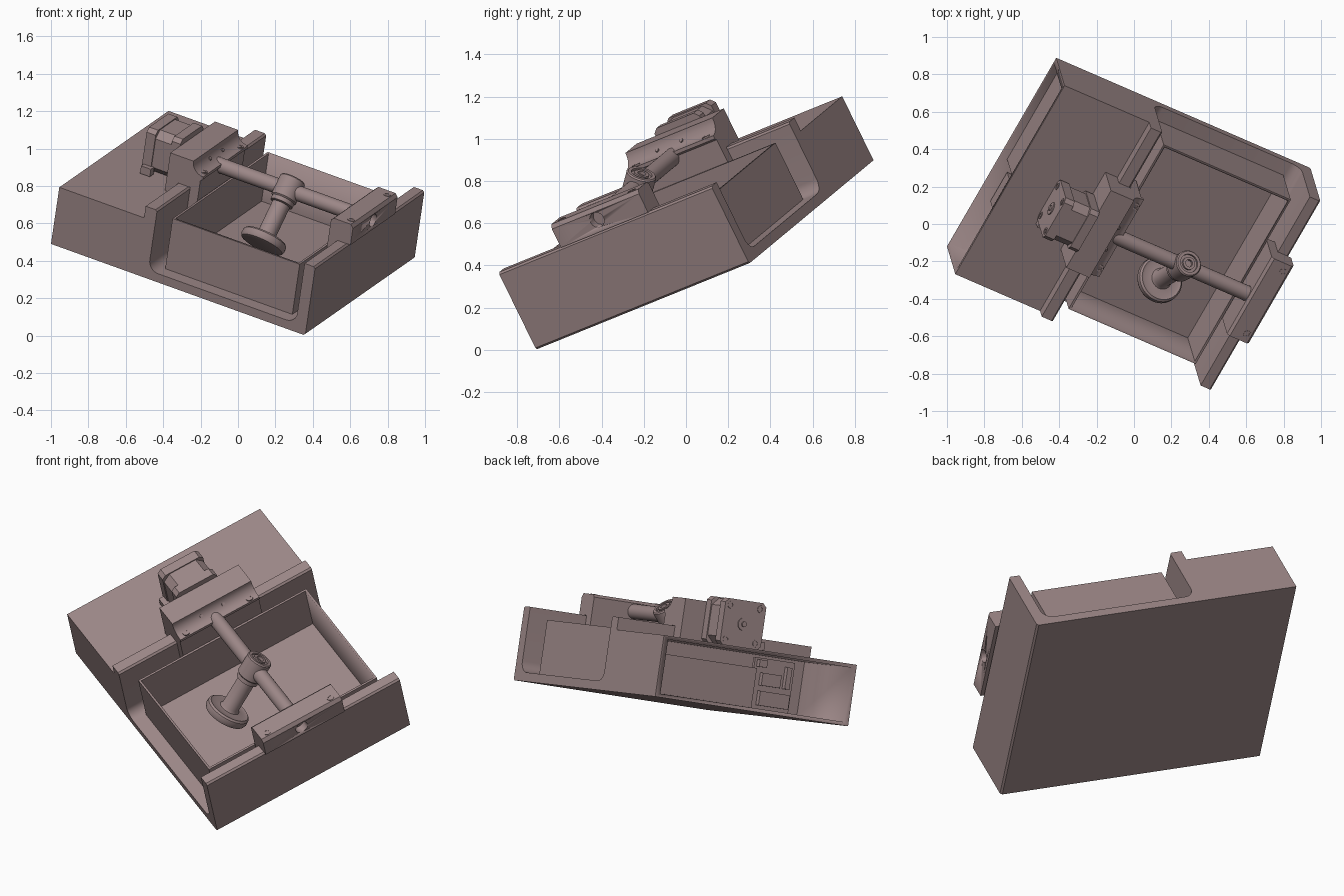
import bpy, bmesh, math
from mathutils import Vector, Matrix

if "Cube" in bpy.data.objects:
    bpy.data.objects.remove(bpy.data.objects["Cube"])

# Whole model is laid out in an upright local frame, then tilted by TILT
ex = Vector((0.872, -0.378, -0.314)).normalized()
ey = Vector((0.47, 0.818, 0.332))
ey = (ey - ex * ey.dot(ex)).normalized()
ez = ex.cross(ey)
TILT = Matrix((ex, ey, ez)).transposed().to_4x4()
TILT.translation = (-1.0, -0.12, 0.49)

mat = bpy.data.materials.new("dusty_brown")
mat.diffuse_color = (0.33, 0.24, 0.24, 1)
mat.use_nodes = True
mat.node_tree.nodes["Principled BSDF"].inputs["Base Color"].default_value = mat.diffuse_color


def finish(name, bm, smooth=True):
    bmesh.ops.recalc_face_normals(bm, faces=bm.faces)
    me = bpy.data.meshes.new(name)
    bm.to_mesh(me)
    bm.free()
    me.materials.append(mat)
    ob = bpy.data.objects.new(name, me)
    bpy.context.collection.objects.link(ob)
    ob.matrix_world = TILT
    bpy.context.view_layer.objects.active = ob
    bpy.ops.object.select_all(action='DESELECT')
    ob.select_set(True)
    if smooth:
        bpy.ops.object.shade_smooth_by_angle(angle=math.radians(35))
    return ob


def prism(name, pts, a, b, axis='Y'):
    """Extrude a closed profile: XZ along Y, or YZ along X."""
    bm = bmesh.new()
    at = (lambda p, t: (p[0], t, p[1])) if axis == 'Y' else (lambda p, t: (t, p[0], p[1]))
    face = bm.faces.new([bm.verts.new(at(p, a)) for p in pts])
    ext = bmesh.ops.extrude_face_region(bm, geom=[face])['geom']
    d = (0, b - a, 0) if axis == 'Y' else (b - a, 0, 0)
    bmesh.ops.translate(bm, verts=[v for v in ext if isinstance(v, bmesh.types.BMVert)], vec=d)
    return finish(name, bm)


def box(name, x0, x1, y0, y1, z0, z1):
    return prism(name, [(x0, z0), (x1, z0), (x1, z1), (x0, z1)], y0, y1)


def lathe(name, profile, origin, axis, n=40):
    """Revolve (radius, distance) points about an axis through origin."""
    bm = bmesh.new()
    rot = Vector(axis).to_track_quat('Z', 'Y').to_matrix()
    o = Vector(origin)
    rings = []
    for r, h in profile:
        rings.append([bm.verts.new(o + rot @ Vector((r * math.cos(2 * math.pi * i / n),
                      r * math.sin(2 * math.pi * i / n), h))) for i in range(n)])
    for A, B in zip(rings, rings[1:]):
        for i in range(n):
            j = (i + 1) % n
            bm.faces.new((A[i], A[j], B[j], B[i]))
    bm.faces.new(rings[0])
    bm.faces.new(rings[-1])
    return finish(name, bm)


def rod(name, r, h0, h1, origin, axis, n=32):
    return lathe(name, [(r, h0), (r, h1)], origin, axis, n)


def cut(ob, cutter):
    m = ob.modifiers.new("cut", 'BOOLEAN')
    m.object, m.operation, m.solver = cutter, 'DIFFERENCE', 'EXACT'
    bpy.context.view_layer.objects.active = ob
    bpy.ops.object.modifier_apply(modifier=m.name)
    bpy.data.objects.remove(cutter)


def arc(cx, cz, r, a0, a1, n=8):
    return [(cx + r * math.cos(math.radians(a0 + (a1 - a0) * i / n)),
             cz + r * math.sin(math.radians(a0 + (a1 - a0) * i / n))) for i in range(n + 1)]


# Body: side housing plus U-shaped channel, hollowed from the left
DEPTH = 1.235
profile = ([(0, 0), (1.55, 0), (1.56, 0.01), (1.56, 0.40), (1.55, 0.41), (1.495, 0.41)]
           + arc(1.435, 0.11, 0.06, 0, -90) + arc(0.65, 0.11, 0.06, -90, -180)
           + [(0.59, 0.40), (0.58, 0.41), (0.52, 0.41), (0.52, 0.34), (0, 0.34)])
body = prism("body", profile, 0, DEPTH)
cut(body, box("cavity", -0.1, 0.52, 0.03, DEPTH - 0.03, 0.02, 0.32))

# Housing contents
box("battery", 0.04, 0.48, 0.60, 1.19, 0.021, 0.24)
box("circuit_board", 0.10, 0.12, 0.33, 0.585, 0.021, 0.30)
for i, (y0, y1, z0, z1) in enumerate([(0.35, 0.54, 0.04, 0.12), (0.42, 0.54, 0.15, 0.22),
                                      (0.36, 0.39, 0.15, 0.27), (0.52, 0.57, 0.25, 0.29)]):
    box("board_chip_%d" % i, 0.07, 0.105, y0, y1, z0, z1)

# Open tray in the channel
tray = box("tray", 0.65, 1.43, 0.08, 1.155, 0.051, 0.352)
cut(tray, box("tray_hollow", 0.662, 1.418, 0.092, 1.143, 0.065, 0.5))

# Axle line and mounts straddling both walls
AY, AZ = 0.61, 0.47
Y0, Y1 = 0.37, 0.875
left = ([(0.446, 0.341), (0.446, 0.567), (0.575, 0.567)]
        + arc(0.658, 0.567, 0.07, 180, 270, 8)
        + [(0.658, 0.48), (0.645, 0.47), (0.645, 0.27), (0.592, 0.27), (0.592, 0.411),
           (0.518, 0.411), (0.518, 0.341)])
prism("motor_mount", left, Y0, Y1)
right = [(1.44, 0.29), (1.493, 0.29), (1.493, 0.411), (1.575, 0.411), (1.575, 0.51),
         (1.56, 0.53), (1.455, 0.53), (1.44, 0.515)]
bearing = prism("bearing_block", right, Y0, Y1)
cut(bearing, rod("bearing_bore", 0.037, 1.53, 1.7, (0, AY, AZ), (1, 0, 0)))

# Screws in the mounts
head = [(0.02, -0.02), (0.02, 0.003), (0.011, 0.003), (0.011, -0.005)]
for i, y in enumerate((Y0 + 0.05, Y1 - 0.05)):
    lathe("mount_screw_%d" % i, head, (0.635, y, 0.502), (0, 0, 1), 16)
    lathe("bearing_screw_%d" % i, head, (1.535, y, 0.53), (0, 0, 1), 16)
for i, y in enumerate((AY - 0.07, AY + 0.07)):
    lathe("set_screw_%d" % i, [(0.01, -0.02), (0.01, 0.012)], (0.60, y, 0.52), (1, 0, 1), 12)

# Motor: chamfered square body with two end caps
def octagon(h, c):
    return [(AY + a, AZ + b) for a, b in [(h, -h + c), (h, h - c), (h - c, h), (-h + c, h),
                                          (-h, h - c), (-h, -h + c), (-h + c, -h), (h - c, -h)]]

prism("motor_core", octagon(0.124, 0.04), 0.29, 0.40, 'X')
prism("motor_rear_cap", octagon(0.13, 0.022), 0.24, 0.295, 'X')
prism("motor_front_cap", octagon(0.13, 0.022), 0.395, 0.447, 'X')
box("motor_plug", 0.25, 0.31, AY - 0.16, AY - 0.12, 0.345, 0.39)
for i in range(4):
    y, z = (-1) ** i * 0.095, (-1) ** (i // 2) * 0.095
    lathe("motor_screw_%d" % i, head, (0.24, AY + y, AZ + z), (-1, 0, 0), 16)
lathe("motor_boss", [(0.035, -0.02), (0.035, 0.006), (0.015, 0.006), (0.015, 0.015)],
      (0.24, AY, AZ), (-1, 0, 0), 24)

# Axle with swinging arm and round pad
rod("axle", 0.042, 0.55, 1.52, (0, AY, AZ), (1, 0, 0))
hub, down = (1.053, AY, AZ), (0, -0.68, -0.73)
lathe("arm_hub", [(0.02, -0.05), (0.02, -0.065), (0.035, -0.065), (0.035, -0.052), (0.05, -0.052),
                  (0.05, -0.065), (0.066, -0.065), (0.072, -0.058), (0.072, 0.055), (0.064, 0.062),
                  (0.064, 0.085), (0.05, 0.09)], hub, down)
lathe("arm_and_pad", [(0.05, 0.05), (0.05, 0.27), (0.058, 0.285), (0.10, 0.29), (0.115, 0.285),
                      (0.125, 0.295), (0.127, 0.32), (0.12, 0.335), (0.105, 0.34)], hub, down, 48)
